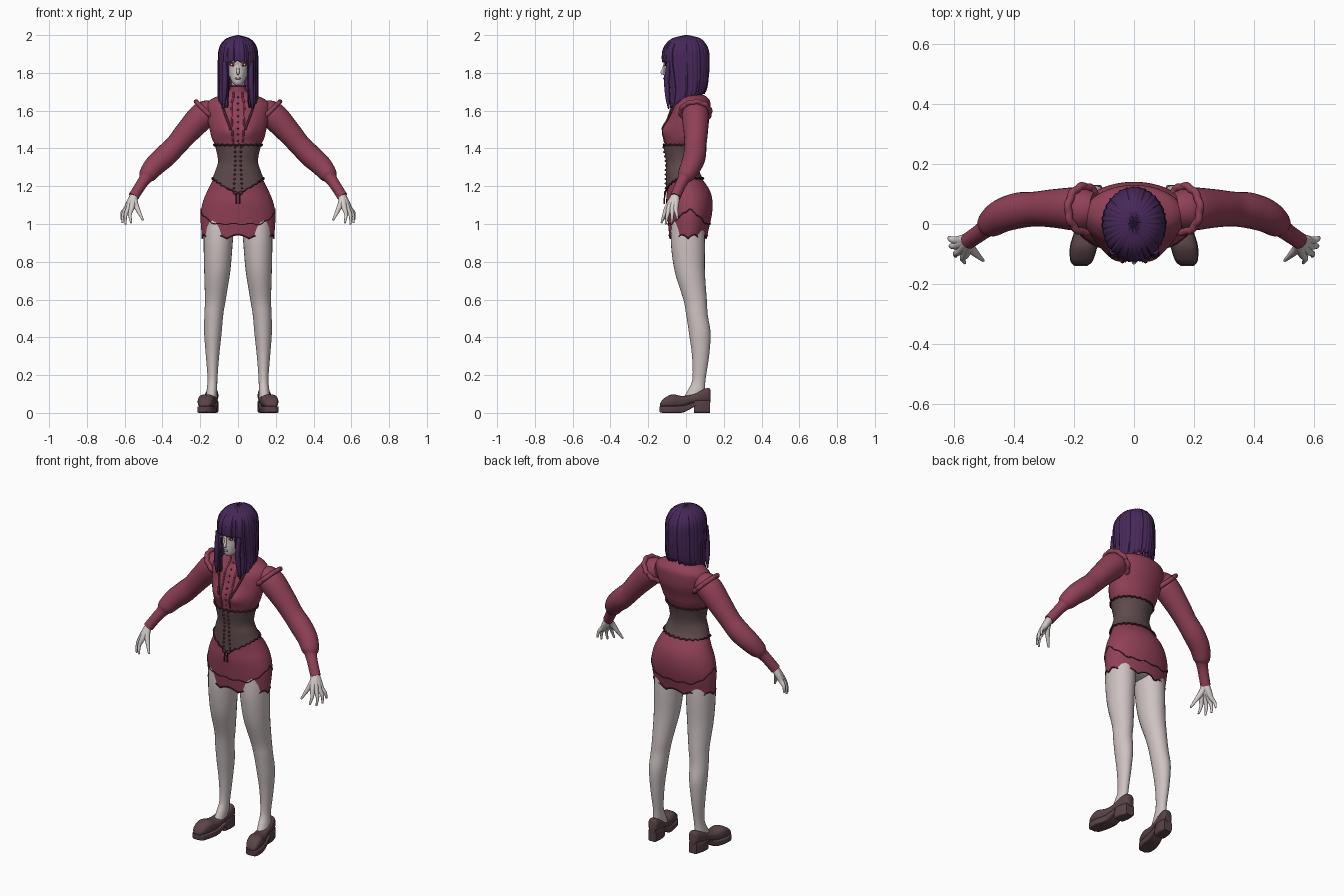
import bpy, bmesh, math
from mathutils import Vector

if "Cube" in bpy.data.objects:
    bpy.data.objects.remove(bpy.data.objects["Cube"], do_unlink=True)


def material(name, r, g, b):
    m = bpy.data.materials.new(name)
    m.use_nodes = True
    m.diffuse_color = (r, g, b, 1)
    m.node_tree.nodes["Principled BSDF"].inputs["Base Color"].default_value = (r, g, b, 1)
    m.node_tree.nodes["Principled BSDF"].inputs["Roughness"].default_value = 0.7
    return m


CLOTH = material("wine red cloth", .28, .052, .095)
TRIM = material("dark red trim", .08, .018, .03)
LEATHER = material("brown leather", .115, .07, .073)
HAIR = material("purple hair", .062, .021, .10)
SKIN = material("pale skin", .66, .61, .59)
STOCKING = material("grey stocking", .62, .54, .54)
SHOE = material("dark shoe", .10, .056, .062)
IRIS = material("red iris", .25, .02, .03)
LIPS = material("muted lips", .36, .25, .25)


def smooth(rows, n=8):
    """Catmull-Rom interpolation of rows of numbers."""
    out = []
    for i in range(len(rows) - 1):
        a, b, c, d = (rows[max(i - 1, 0)], rows[i], rows[i + 1], rows[min(i + 2, len(rows) - 1)])
        for k in range(n):
            t = k / n
            out.append([q + .5 * t * (r - p + t * (2 * p - 5 * q + 4 * r - s + t * (3 * (q - r) + s - p)))
                        for p, q, r, s in zip(a, b, c, d)])
    return out + [list(rows[-1])]


def finish(obj, mat, mirror=False, angle=50):
    obj.data.materials.append(mat)
    obj.data.shade_smooth()
    obj.data.set_sharp_from_angle(angle=math.radians(angle))
    if mirror:
        obj.modifiers.new("Mirror", 'MIRROR')
    return obj


def loft(name, rings, mat, caps=True, mirror=False):
    """Skin a list of closed rings, all with the same point count."""
    bm = bmesh.new()
    vs = [[bm.verts.new(p) for p in ring] for ring in rings]
    n = len(vs[0])
    for a, b in zip(vs, vs[1:]):
        for i in range(n):
            j = (i + 1) % n
            bm.faces.new((a[i], a[j], b[j], b[i]))
    if caps:
        bm.faces.new(vs[0])
        bm.faces.new(vs[-1])
        bmesh.ops.recalc_face_normals(bm, faces=bm.faces)
    me = bpy.data.meshes.new(name)
    bm.to_mesh(me)
    bm.free()
    obj = bpy.data.objects.new(name, me)
    bpy.context.collection.objects.link(obj)
    return finish(obj, mat, mirror)


def tube(name, rows, mat, mirror=False, sides=16, n=6):
    """Round tube through rows of x, y, z, radius."""
    pts = smooth(rows, n) if n > 1 else rows
    rings, u = [], Vector((.3, 1, .2))
    for i, p in enumerate(pts):
        t = (Vector(pts[min(i + 1, len(pts) - 1)][:3]) - Vector(pts[max(i - 1, 0)][:3])).normalized()
        u = (u - t * u.dot(t)).normalized()
        v = t.cross(u)
        angles = [math.tau * k / sides for k in range(sides)]
        rings.append([Vector(p[:3]) + p[3] * (math.cos(a) * u + math.sin(a) * v) for a in angles])
    return loft(name, rings, mat, True, mirror)


def ball(name, loc, scale, mat, mirror=False):
    bm = bmesh.new()
    bmesh.ops.create_uvsphere(bm, u_segments=20, v_segments=12, radius=1)
    for v in bm.verts:
        v.co = Vector([c * s + l for c, s, l in zip(v.co, scale, loc)])
    me = bpy.data.meshes.new(name)
    bm.to_mesh(me)
    bm.free()
    obj = bpy.data.objects.new(name, me)
    bpy.context.collection.objects.link(obj)
    return finish(obj, mat, mirror)


def surface(rows, bust=0):
    """Point lookup on a body of rows z, half width, front y, back y."""
    dense = smooth(rows)

    def point(z, a, off=0):
        i = 0
        while i < len(dense) - 2 and dense[i + 1][0] < z:
            i += 1
        p, q = dense[i], dense[i + 1]
        t = min(max((z - p[0]) / (q[0] - p[0]), 0), 1)
        rx, yf, yb = [m + (n - m) * t for m, n in zip(p[1:], q[1:])]
        x = (rx + off) * math.cos(a)
        y = (yf + yb) / 2 + ((yb - yf) / 2 + off) * math.sin(a)
        if math.sin(a) < 0:
            y -= bust * math.exp(-((abs(x) - .06) / .045) ** 2 - ((z - 1.49) / .05) ** 2)
        return Vector((x, y, z))
    return point


def strip(name, point, low, high, off, mat, rows=24, sides=72, ease=1):
    """Band of a surface between two edge heights given by angle."""
    angles = [math.tau * k / sides for k in range(sides)]
    rings = []
    for r in range(rows + 1):
        t = 1 - (1 - r / rows) ** ease
        rings.append([point(low(a) + (high(a) - low(a)) * t, a, off(a) if callable(off) else off)
                      for a in angles])
    return loft(name, rings, mat, False)


def edging(name, height, off, radius, mat, sides=96):
    path = [math.tau * k / sides for k in range(sides + 1)]
    return tube(name, [(*body(height(a), a, off), radius) for a in path], mat, sides=6, n=1)


# Dress and corset share one body profile
body = surface([
    (.90, .185, -.085, .105), (.95, .193, -.09, .115), (1.05, .198, -.10, .137),
    (1.12, .185, -.105, .14), (1.18, .16, -.10, .125), (1.24, .13, -.10, .085),
    (1.28, .115, -.10, .065), (1.33, .10, -.10, .058), (1.40, .112, -.11, .07),
    (1.45, .137, -.11, .09), (1.50, .15, -.11, .105), (1.56, .163, -.095, .125),
    (1.62, .168, -.075, .13), (1.655, .15, -.05, .125), (1.68, .10, -.04, .10),
    (1.70, .05, -.037, .06), (1.735, .041, -.037, .05)], bust=.022)


def hem(a):
    return .922 + .02 * abs(math.sin(5 * a))


def corset_low(a):
    return 1.242 - (.08 * (1 - abs(math.cos(a))) if math.sin(a) < 0 else 0)


def overlay(a):
    side = math.acos(abs(math.cos(a)))
    return 1.0 + .08 * max(0, 1 - side / .9) + .004 * math.sin(14 * a)


strip("dress_top", body, lambda a: 1.39, lambda a: 1.735, 0, CLOTH, 36)
skirt = strip("skirt", body, hem, lambda a: 1.28, 0, CLOTH, 30, 100)
skirt.modifiers.new("Cloth", 'SOLIDIFY').thickness = .006
strip("corset", body, corset_low, lambda a: 1.42, .006, LEATHER)
edging("corset_top_edge", lambda a: 1.418 + .003 * math.sin(24 * a), .007, .005, TRIM)
edging("corset_bottom_edge", lambda a: corset_low(a) + .003 * math.sin(24 * a), .007, .005, TRIM)
edging("skirt_hem_edge", hem, .001, .003, TRIM, 100)
edging("skirt_overlay_edge", overlay, .001, .003, TRIM)
edging("collar_edge", lambda a: 1.733, 0, .004, CLOTH)
ball("hips", (0, .015, 1.02), (.165, .095, .07), STOCKING)

# Corset laces and bow, blouse ruffles and cords
front = -math.pi / 2
for k in range(10):
    z = 1.19 + .024 * k
    ball(f"lace_{k + 1}", body(z, front + .13, .008), (.006, .006, .006), TRIM, True)
ball("lace_bow", body(1.165, front + .08, .01), (.013, .007, .009), TRIM, True)
tube("lace_ends", [(*body(1.165 - .02 * k, front + .05, .01), .004) for k in range(4)], TRIM, True, 6)
tube("blouse_ruffles", [(*body(1.70 - .027 * k, front + (.5 if k == 0 else .2), .001), .005)
                        for k in range(11)], CLOTH, True, 8)
tube("blouse_cords", [(*body(1.65 - .025 * k, front + .55 - .05 * k, .003), .006) for k in range(7)],
     TRIM, True, 8)
for k in range(8):
    ball(f"button_{k + 1}", body(1.44 + .033 * k, front, .001), (.005, .004, .005), TRIM)

# Sleeves with gathered shoulder and fitted cuff
tube("sleeves", [
    (.13, .05, 1.60, .055), (.185, .05, 1.575, .072), (.27, .052, 1.485, .064),
    (.33, .05, 1.415, .058), (.385, .045, 1.36, .06), (.44, .028, 1.31, .056),
    (.478, .002, 1.262, .047), (.492, -.012, 1.238, .033), (.515, -.03, 1.205, .029),
    (.553, -.056, 1.145, .028)], CLOTH, True, 24)
ruffle = []
for k in range(61):
    a = math.tau * k / 60
    r = .076 + .003 * math.sin(10 * a)
    ruffle.append((.167 + .7 * r * math.sin(a), .05 + r * math.cos(a), 1.593 + .7 * r * math.sin(a), .013))
tube("shoulder_ruffles", ruffle, CLOTH, True, 10, 1)

# Hands: fingers fan out from the wrist and merge into a palm
tips = [("little", .617, -.045, 1.025), ("ring", .612, -.075, 1.005),
        ("middle", .595, -.108, .998), ("index", .565, -.13, 1.005)]
wrist, palm = Vector((.548, -.053, 1.155)), Vector((.581, -.08, 1.082))
for name, *tip in tips:
    tip = Vector(tip)
    spread = Vector((tip.x - .597, tip.y + .09, 0)) * .55
    knuckle = palm + spread
    middle = knuckle.lerp(tip, .5) + Vector((.008, 0, .005))
    tube(name + "_fingers", [(*wrist, .021), (*wrist.lerp(knuckle, .5), .019), (*knuckle, .014),
                             (*middle, .0095), (*tip, .005)], SKIN, True, 12)
tube("thumbs", [(*wrist, .018), (.547, -.078, 1.115, .017), (.525, -.102, 1.065, .011),
                (.503, -.122, 1.02, .005)], SKIN, True, 12)


# Legs: rows of z, centre x, centre y, half width, half depth
def oval(z, cx, cy, rx, ry, sides=28):
    angles = [math.tau * k / sides for k in range(sides)]
    return [(cx + rx * math.cos(a), cy + ry * math.sin(a), z) for a in angles]


legs = [(1.02, .10, .01, .08, .085), (.9, .105, .01, .077, .09), (.75, .11, .02, .069, .08),
        (.6, .12, .048, .055, .062), (.52, .128, .058, .05, .057), (.42, .133, .073, .046, .057),
        (.3, .135, .077, .035, .045), (.18, .135, .069, .026, .035), (.12, .138, .055, .028, .045),
        (.07, .142, .04, .03, .06)]
loft("legs", [oval(*r) for r in smooth(legs, 6)], STOCKING, True, True)


# Shoes: rows of y, centre x, half width, bottom, top
def shoe_part(name, rows, power, mat):
    def slot(y, cx, w, z0, z1, sides=28):
        ring = []
        for k in range(sides):
            a = math.tau * (k + .5) / sides
            c, s = math.cos(a), math.sin(a)
            ring.append((cx + w * math.copysign(abs(c) ** power, c), y,
                         (z0 + z1) / 2 + (z1 - z0) / 2 * math.copysign(abs(s) ** power, s)))
        return ring
    loft(name, [slot(*r) for r in smooth(rows, 5)], mat, True, True)


shoe_part("shoe_uppers", [
    (-.137, .178, .02, .03, .05), (-.12, .175, .036, .028, .074), (-.075, .168, .044, .026, .098),
    (-.02, .156, .04, .03, .09), (.03, .146, .035, .048, .098), (.08, .14, .035, .052, .122),
    (.118, .135, .03, .054, .132), (.13, .133, .021, .055, .122)], .75, SHOE)
shoe_part("shoe_soles", [
    (-.14, .178, .022, .004, .035), (-.122, .175, .038, 0, .036), (-.075, .168, .046, 0, .036),
    (-.03, .158, .043, 0, .038), (.0, .152, .04, .008, .042), (.05, .143, .037, .036, .06)], .3, SHOE)
shoe_part("shoe_heels", [(.042, .144, .034, 0, .066), (.085, .139, .036, 0, .068),
                         (.128, .134, .026, 0, .068)], .3, SHOE)

# Head, neck and face
head = surface([(1.733, .014, -.102, -.07), (1.748, .03, -.113, -.03), (1.78, .045, -.117, .03),
                (1.82, .058, -.116, .07), (1.86, .065, -.116, .09), (1.92, .066, -.105, .09),
                (1.965, .045, -.06, .06)])
loft("head", [[head(1.733 + .232 * r / 28, math.tau * k / 40) for k in range(40)] for r in range(29)], SKIN)
tube("neck", [(0, .008, 1.66, .037), (0, .0, 1.73, .034), (0, -.02, 1.79, .036)], SKIN)
tube("nose", [(0, -.112, 1.85, .006), (0, -.12, 1.82, .007), (0, -.127, 1.802, .008),
              (0, -.114, 1.795, .007)], SKIN, sides=12)
ball("lips", (0, -.116, 1.771), (.016, .005, .006), LIPS)
ball("eye_shadows", (.027, -.1085, 1.846), (.02, .004, .011), TRIM, True)
ball("eye_whites", (.027, -.1105, 1.844), (.013, .004, .006), SKIN, True)
ball("irises", (.027, -.1125, 1.844), (.0065, .0035, .006), IRIS, True)

# Hair: straight fringe in front, long sides, shorter at the back
hair_shape = surface([(1.60, .10, -.10, .05), (1.70, .107, -.10, .105), (1.78, .107, -.113, .12),
                      (1.86, .106, -.126, .124), (1.92, .102, -.123, .12), (1.96, .085, -.10, .10),
                      (1.985, .055, -.065, .07), (2.0, .004, -.004, .012)])


def hair_low(a):
    turn = abs((a - front + math.pi) % math.tau - math.pi)
    jag = .008 * math.sin(23 * a) + .005 * math.sin(41 * a)
    if turn < .56:
        return 1.86 + .5 * jag
    return 1.622 + .085 * max(0, (turn - .9) / (math.pi - .9)) + jag


hair = strip("hair", hair_shape, hair_low, lambda a: 2.0,
             lambda a: .0015 * math.sin(32 * a) + .001 * math.sin(53 * a), HAIR, 32, 180, 2)
shell = hair.modifiers.new("Thickness", 'SOLIDIFY')
shell.thickness = .01
tube("front_locks", [(.07, -.09, 1.86, .012), (.069, -.102, 1.76, .014), (.073, -.098, 1.68, .013),
                     (.078, -.092, 1.61, .004)], HAIR, True, 10)
